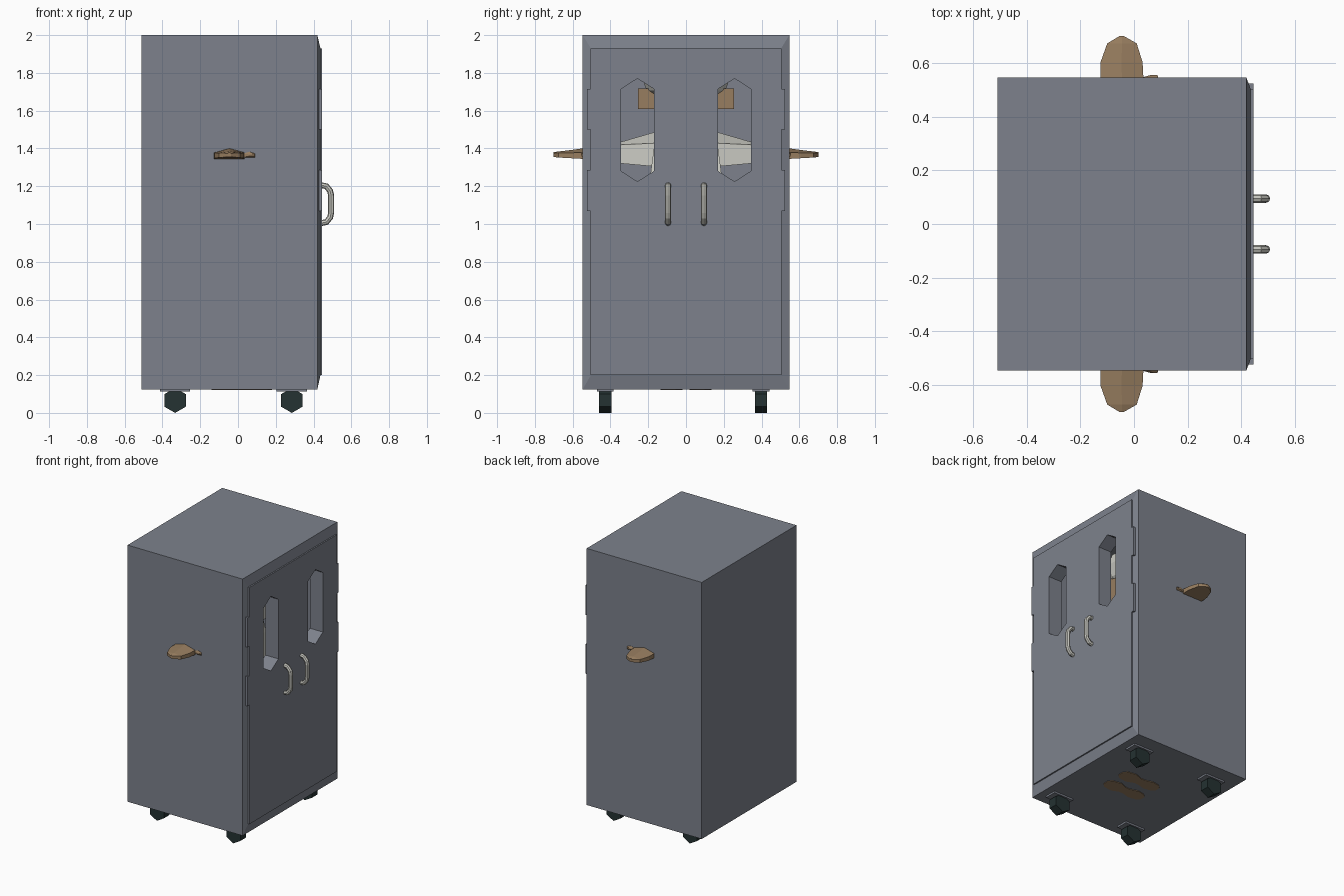
import bpy, bmesh, math
from mathutils import Vector

if "Cube" in bpy.data.objects:
    bpy.data.objects.remove(bpy.data.objects["Cube"])


def material(name, rgb):
    m = bpy.data.materials.new(name)
    m.diffuse_color = (*rgb, 1)
    m.use_nodes = True
    m.node_tree.nodes["Principled BSDF"].inputs["Base Color"].default_value = m.diffuse_color
    return m


GREY = material("cabinet grey", (0.205, 0.222, 0.262))
BROWN = material("skin brown", (0.31, 0.205, 0.115))
PALE = material("pale grey", (0.60, 0.60, 0.55))
DARK = material("wheel dark", (0.018, 0.032, 0.032))


def finish(name, bm, mat):
    bmesh.ops.recalc_face_normals(bm, faces=bm.faces[:])
    me = bpy.data.meshes.new(name)
    bm.to_mesh(me)
    bm.free()
    me.materials.append(mat)
    ob = bpy.data.objects.new(name, me)
    bpy.context.collection.objects.link(ob)
    return ob


def loft(name, rings, mat):
    """Skin a list of equal-sized point rings and cap both ends."""
    bm = bmesh.new()
    vs = [[bm.verts.new(p) for p in r] for r in rings]
    n = len(rings[0])
    for a, b in zip(vs, vs[1:]):
        for i in range(n):
            bm.faces.new((a[i], a[(i + 1) % n], b[(i + 1) % n], b[i]))
    bm.faces.new(vs[0])
    bm.faces.new(vs[-1])
    return finish(name, bm, mat)


def box(name, x, y, z, mat):
    return loft(name, [[(x[0], y[0], h), (x[1], y[0], h), (x[1], y[1], h), (x[0], y[1], h)]
                       for h in z], mat)


def plate_x(name, pts, x0, x1, mat):
    """Extrude a (y, z) outline along x."""
    return loft(name, [[(x, y, z) for y, z in pts] for x in (x0, x1)], mat)


def cut(ob, cutters):
    bpy.context.view_layer.objects.active = ob
    for c in cutters:
        m = ob.modifiers.new("cut", 'BOOLEAN')
        m.operation, m.solver, m.object = 'DIFFERENCE', 'EXACT', c
        bpy.ops.object.modifier_apply(modifier=m.name)


# cabinet with a shallow bevelled front rim
def rect(x, y, z0, z1):
    return [(x, -y, z0), (x, y, z0), (x, y, z1), (x, -y, z1)]


cabinet = loft("cabinet", [rect(-0.51, 0.547, 0.125, 2.0), rect(0.42, 0.547, 0.125, 2.0),
                           rect(0.436, 0.505, 0.197, 1.932)], GREY)

# door plate with hinge tabs on both edges
edge = [(0.505, 0.2)]
for lo, hi in ((1.07, 1.285), (1.5, 1.715)):
    edge += [(0.505, lo), (0.525, lo), (0.525, hi), (0.505, hi)]
edge += [(0.505, 1.93)]
door = plate_x("door", edge + [(-y, z) for y, z in reversed(edge)], 0.425, 0.446, GREY)

# hollow the cabinet and cut the pointed windows
hollow = box("hollow", (-0.47, 0.34), (-0.51, 0.51), (0.17, 1.965), GREY)
hexagon = [(0.17, 1.28), (0.257, 1.225), (0.343, 1.28),
           (0.343, 1.715), (0.257, 1.77), (0.17, 1.715)]
windows = [plate_x("window", [(s * y, z) for y, z in hexagon], 0.3, 0.6, GREY) for s in (-1, 1)]
cut(cabinet, [hollow] + windows)
cut(door, windows)
for c in [hollow] + windows:
    bpy.data.objects.remove(c)

# door handles: bent octagonal tubes
path = [(0.44, 1.205), (0.468, 1.2), (0.488, 1.175), (0.493, 1.15),
        (0.493, 1.06), (0.488, 1.035), (0.468, 1.01), (0.44, 1.005)]
for y in (-0.095, 0.095):
    rings = []
    for i, (x, z) in enumerate(path):
        a, b = path[max(i - 1, 0)], path[min(i + 1, len(path) - 1)]
        t = Vector((b[0] - a[0], 0, b[1] - a[1])).normalized()
        nrm = Vector((-t.z, 0, t.x))
        rings.append([Vector((x, y, z)) + 0.016 * (math.cos(k * math.pi / 4) * nrm +
                      math.sin(k * math.pi / 4) * Vector((0, 1, 0))) for k in range(8)])
    loft("door_handle", rings, PALE)

# castors: mounting plate and six-sided wheel
for cx in (-0.333, 0.285):
    for cy in (-0.428, 0.397):
        box("castor_plate", (cx - 0.08, cx + 0.08), (cy - 0.044, cy + 0.044), (0.112, 0.13), GREY)
        loft("wheel", [[(cx + 0.066 * math.sin(k * math.pi / 3), cy + dy,
                         0.066 - 0.066 * math.cos(k * math.pi / 3)) for k in range(6)]
                       for dy in (-0.033, 0.033)], DARK)


# figure inside: sections along y, flat below and ridged on top
def limb(name, s, sections, mat):
    rings = []
    for y, x0, x1, zb, zm, zt in sections:
        rings.append([(x0, s * y, zb), (x1, s * y, zb), (x1, s * y, zm),
                      ((x0 + x1) / 2, s * y, zt), (x0, s * y, zm)])
    loft(name, rings, mat)


for s in (-1, 1):
    limb("hand", s, [(0.44, -0.12, 0.03, 1.342, 1.38, 1.402), (0.55, -0.126, 0.035, 1.345, 1.378, 1.4),
                     (0.605, -0.125, 0.032, 1.348, 1.377, 1.392), (0.675, -0.1, 0.01, 1.352, 1.376, 1.384),
                     (0.702, -0.055, -0.037, 1.355, 1.374, 1.38)], BROWN)
    limb("thumb", s, [(0.45, 0.0, 0.07, 1.35, 1.375, 1.385), (0.548, 0.03, 0.09, 1.353, 1.373, 1.383),
                      (0.556, 0.06, 0.088, 1.36, 1.368, 1.372)], BROWN)
    limb("sleeve", s, [(0.12, -0.15, 0.06, 1.3, 1.43, 1.5), (0.34, -0.13, 0.04, 1.32, 1.42, 1.436),
                       (0.46, -0.12, 0.03, 1.33, 1.4, 1.42)], PALE)
    box("ear", (-0.06, 0.0), sorted((s * 0.15, s * 0.255)), (1.61, 1.718), BROWN)
    box("leg", (-0.13, 0.04), sorted((s * 0.02, s * 0.16)), (0.18, 0.9), PALE)
    # bare sole with a narrow waist, just showing under the cabinet
    half = [(0.18, 0.022), (0.155, 0.048), (0.09, 0.058), (0.035, 0.036),
            (0.0, 0.036), (-0.06, 0.052), (-0.115, 0.042), (-0.14, 0.018)]
    outline = half + [(x, -w) for x, w in reversed(half)]
    loft("foot", [[(x, s * 0.077 + w, z) for x, w in outline] for z in (0.121, 0.2)], BROWN)

# torso and head
loft("torso", [[(-0.045 + d * a, w * b, z) for a, b in ((-1, -1), (1, -1), (1, 1), (-1, 1))]
               for d, w, z in ((0.14, 0.2, 0.85), (0.14, 0.19, 1.25), (0.1, 0.16, 1.48))], PALE)
box("head", (-0.16, 0.12), (-0.16, 0.16), (1.48, 1.76), BROWN)
bm = bmesh.new()
bmesh.ops.create_uvsphere(bm, u_segments=10, v_segments=6, radius=1)
for v in bm.verts:
    v.co = Vector((v.co.x * 0.2 - 0.03, v.co.y * 0.24, v.co.z * 0.165 + 1.79))
finish("hair", bm, PALE)
